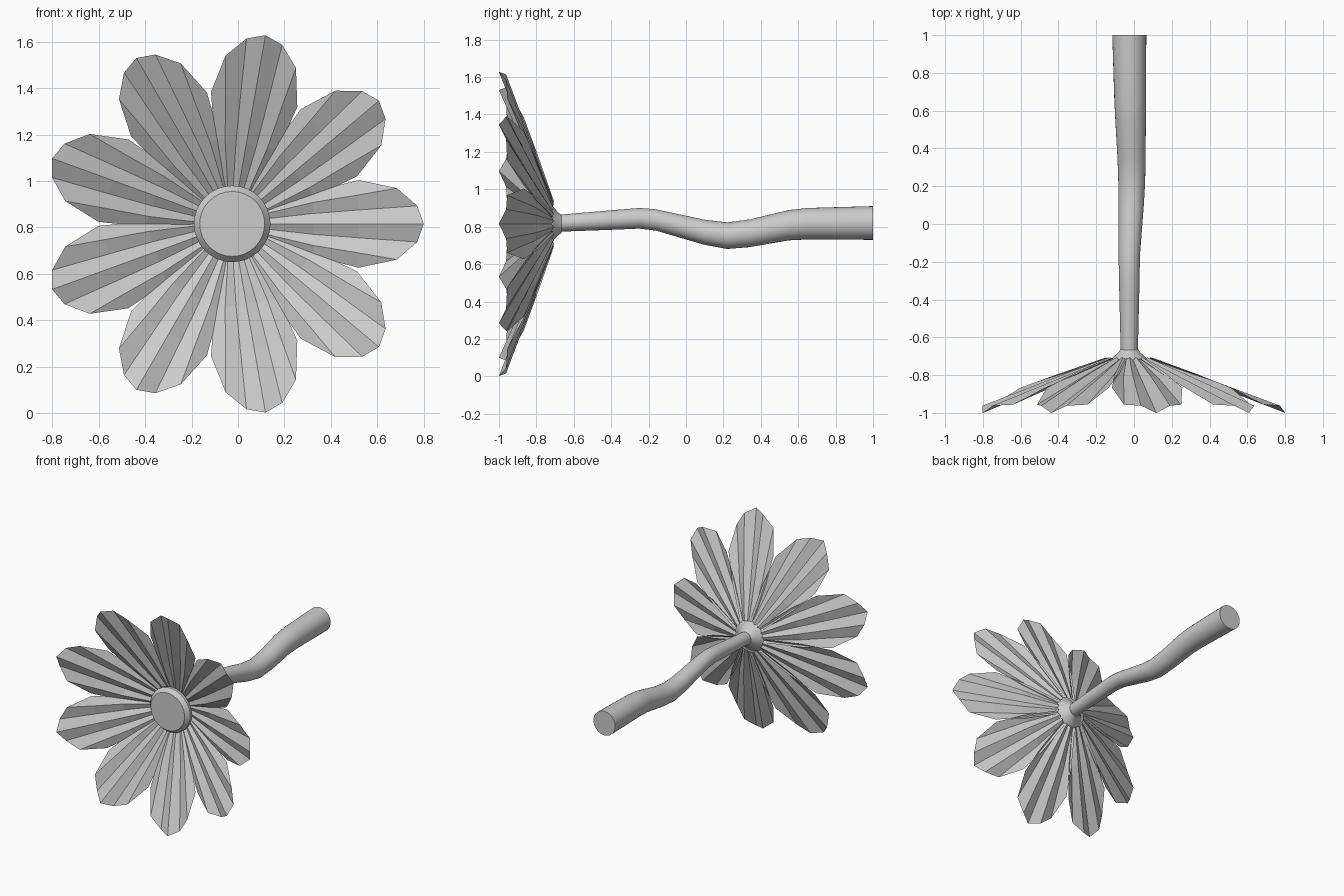
import bpy, bmesh, math

cube = bpy.data.objects.get("Cube")
if cube:
    bpy.data.objects.remove(cube)

CX, CZ = -0.025, 0.815      # flower axis, running along y
PETALS = 9
SIDES = 32

grey = bpy.data.materials.new("plain grey")
grey.use_nodes = True
colour = (0.6, 0.6, 0.6, 1)
grey.diffuse_color = colour
grey.node_tree.nodes["Principled BSDF"].inputs["Base Color"].default_value = colour


def finish(name, bm, smooth):
    mesh = bpy.data.meshes.new(name)
    bm.to_mesh(mesh)
    bm.free()
    obj = bpy.data.objects.new(name, mesh)
    bpy.context.collection.objects.link(obj)
    mesh.materials.append(grey)
    if smooth:
        bpy.ops.object.select_all(action='DESELECT')
        obj.select_set(True)
        bpy.context.view_layer.objects.active = obj
        bpy.ops.object.shade_smooth_by_angle(angle=math.radians(30))
    return obj


def loft(name, rings):
    """Capped tube along y through rings of (x, y, z, radius)."""
    bm = bmesh.new()
    loops = []
    for x, y, z, r in rings:
        loops.append([bm.verts.new((x + r * math.cos(a), y, z + r * math.sin(a)))
                      for a in (math.tau * i / SIDES for i in range(SIDES))])
    for a, b in zip(loops, loops[1:]):
        for i in range(SIDES):
            j = (i + 1) % SIDES
            bm.faces.new((a[i], a[j], b[j], b[i]))
    bm.faces.new(loops[0])
    bm.faces.new(loops[-1])
    bmesh.ops.recalc_face_normals(bm, faces=bm.faces)
    return finish(name, bm, True)


# Wavy stem, thicker towards the cut end
loft("stem", [
    (CX, -0.69, 0.818, 0.045),
    (CX, -0.36, 0.838, 0.053),
    (CX, -0.25, 0.845, 0.055),
    (CX, -0.16, 0.836, 0.057),
    (-0.015, 0.10, 0.770, 0.067),
    (-0.012, 0.22, 0.752, 0.071),
    (-0.013, 0.34, 0.765, 0.074),
    (-0.018, 0.55, 0.808, 0.081),
    (-0.02, 0.65, 0.816, 0.084),
    (CX, 1.00, 0.820, 0.090)])

# Flower heart: flared cup behind, bevelled disc in front
loft("flower_heart", [(CX, y, CZ, r) for y, r in (
    (-0.665, 0.048), (-0.68, 0.058), (-0.70, 0.08), (-0.735, 0.115),
    (-0.745, 0.165), (-0.765, 0.165), (-0.795, 0.14))])

# Fold lines of half a petal, centre to edge, as (distance out, sideways)
FOLDS = [
    [(0.11, 0.0), (0.35, 0.0), (0.545, 0.0), (0.826, 0.0)],
    [(0.11, 0.018), (0.35, 0.045), (0.545, 0.06), (0.798, 0.078)],
    [(0.11, 0.036), (0.35, 0.093), (0.545, 0.125), (0.71, 0.154)],
    [(0.11, 0.054), (0.35, 0.14), (0.545, 0.189)]]
PLEAT = (0.006, 0.010, 0.012, 0.014)


def build_petal(number):
    angle = math.tau * number / PETALS
    c, s = math.cos(angle), math.sin(angle)
    bm = bmesh.new()
    lines = []
    for k in range(-3, 4):
        line = []
        for (out, side), depth in zip(FOLDS[abs(k)], PLEAT):
            v = math.copysign(side, k)
            y = -0.72 - 0.383 * (out - 0.13) + (depth if k % 2 else -depth)
            line.append(bm.verts.new((CX + out * c - v * s, y, CZ + out * s + v * c)))
        lines.append(line)
    for a, b in zip(lines, lines[1:]):
        for i in range(3):
            corners = [*a[i:i + 2], *reversed(b[i:i + 2])]
            bm.faces.new(corners)
    bmesh.ops.recalc_face_normals(bm, faces=bm.faces)
    if sum(f.normal.y for f in bm.faces) > 0:
        bmesh.ops.reverse_faces(bm, faces=bm.faces)
    finish(f"petal_{number + 1}", bm, False)


# Ring of pleated petals opening forwards
for n in range(PETALS):
    build_petal(n)
